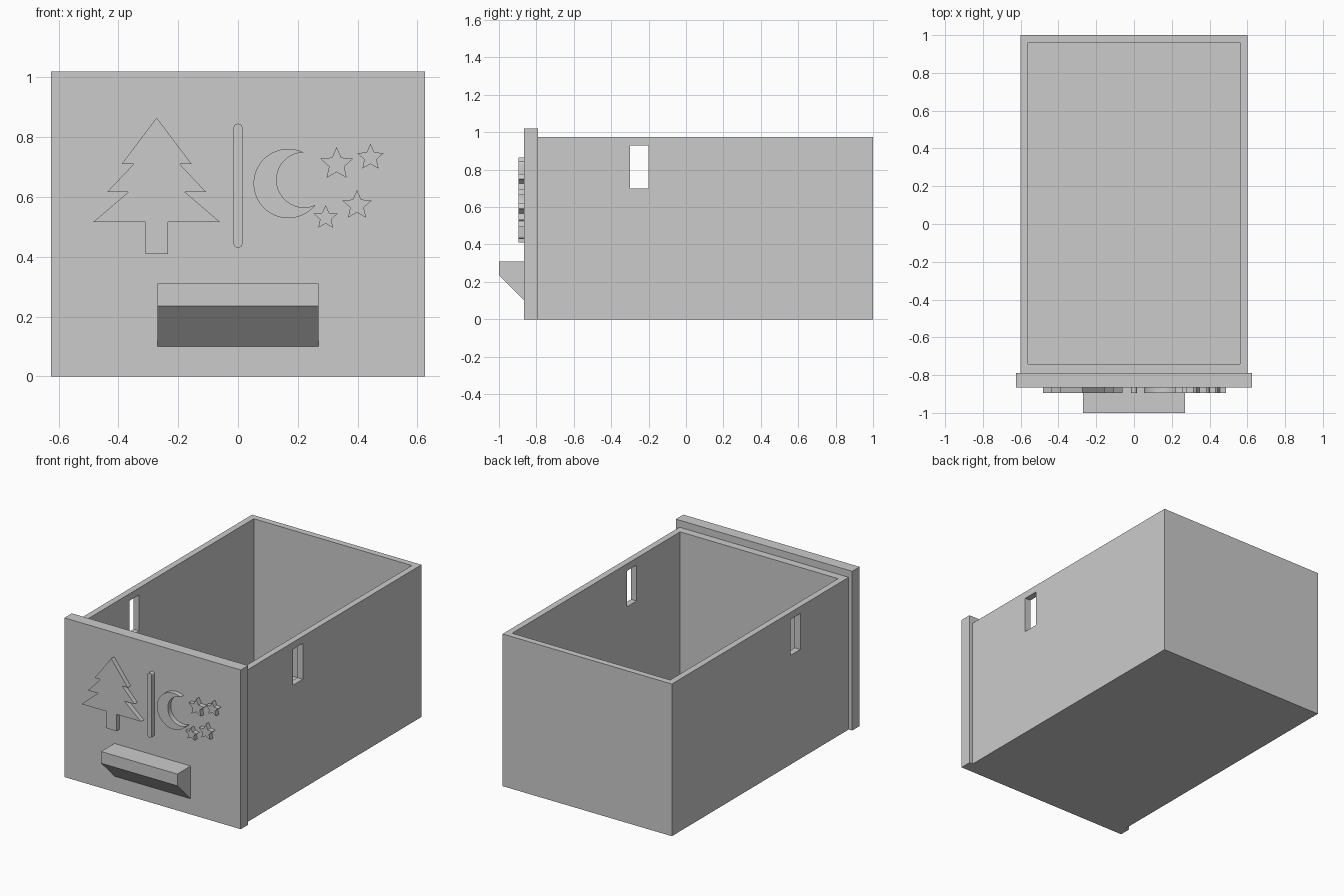
import bpy
import bmesh
from math import sin, cos, pi, atan2, hypot, acos
from mathutils import Vector

cube = bpy.data.objects.get("Cube")
if cube:
    bpy.data.objects.remove(cube, do_unlink=True)

grey = bpy.data.materials.new("plain grey")
grey.use_nodes = True
colour = (0.6, 0.6, 0.6, 1)
grey.diffuse_color = colour
grey.node_tree.nodes["Principled BSDF"].inputs["Base Color"].default_value = colour


def prism(name, outline, start, end, axis="y"):
    """Extrude a flat outline: (x, z) along y, or (y, z) along x."""
    bm = bmesh.new()

    def place(a, b, d):
        return (a, d, b) if axis == "y" else (d, a, b)

    face = bm.faces.new([bm.verts.new(place(a, b, start)) for a, b in outline])
    extruded = bmesh.ops.extrude_face_region(bm, geom=[face], use_keep_orig=True)
    shift = Vector(place(0, 0, end - start))
    verts = [g for g in extruded["geom"] if isinstance(g, bmesh.types.BMVert)]
    bmesh.ops.translate(bm, verts=verts, vec=shift)
    bmesh.ops.recalc_face_normals(bm, faces=bm.faces)
    mesh = bpy.data.meshes.new(name)
    bm.to_mesh(mesh)
    bm.free()
    mesh.materials.append(grey)
    ob = bpy.data.objects.new(name, mesh)
    bpy.context.collection.objects.link(ob)
    return ob


def box(name, x, y, z):
    corners = [(x[0], z[0]), (x[1], z[0]), (x[1], z[1]), (x[0], z[1])]
    return prism(name, corners, y[0], y[1])


def cut(target, cutter):
    mod = target.modifiers.new("cut", "BOOLEAN")
    mod.operation = "DIFFERENCE"
    mod.solver = "EXACT"
    mod.object = cutter
    bpy.context.view_layer.objects.active = target
    bpy.ops.object.modifier_apply(modifier=mod.name)
    bpy.data.objects.remove(cutter, do_unlink=True)


def arc(cx, cz, r, a0, a1, steps):
    angles = [a0 + (a1 - a0) * i / steps for i in range(steps + 1)]
    return [(cx + r * cos(a), cz + r * sin(a)) for a in angles]


# Open drawer box with a slot through both side walls
drawer = box("drawer_box", (-0.6, 0.6), (-0.79, 1), (0, 0.975))
cut(drawer, box("cavity_cutter", (-0.56, 0.56), (-0.74, 0.96), (0.04, 1.2)))
cut(drawer, box("slot_cutter", (-0.8, 0.8), (-0.3, -0.2), (0.7, 0.93)))

# Front panel
FRONT = -0.865
box("front_panel", (-0.625, 0.625), (FRONT, -0.79), (0, 1.02))

# Handle with a sloping underside
prism("handle", [(FRONT, 0.1), (FRONT, 0.31), (-1, 0.31), (-1, 0.235)],
      -0.27, 0.27, axis="x")


def relief(name, outline):
    return prism(name, outline, -0.895, FRONT)


# Fir tree, mirrored about its trunk
half = [(0.117, 0.71), (0.077, 0.71), (0.165, 0.617), (0.094, 0.617),
        (0.211, 0.517), (0.038, 0.517), (0.038, 0.41)]
tx = -0.272
relief("tree", [(tx, 0.865)] + [(tx + x, z) for x, z in half]
       + [(tx - x, z) for x, z in reversed(half)])

# Divider bar with round ends
divider = relief("divider_bar", arc(0, 0.83, 0.015, 0, pi, 12)
                 + arc(0, 0.445, 0.015, pi, 2 * pi, 12))

# Crescent between two intersecting circles
ox, oz, outer = 0.168, 0.645, 0.116
ix, iz, inner = 0.221, 0.657, 0.092
d = hypot(ix - ox, iz - oz)
tilt = atan2(iz - oz, ix - ox)
a = acos((outer**2 - inner**2 + d**2) / (2 * outer * d))
b = acos((outer**2 - inner**2 - d**2) / (2 * inner * d))
outside = arc(ox, oz, outer, tilt + a, tilt + 2 * pi - a, 48)
inside = arc(ix, iz, inner, tilt + 2 * pi - b, tilt + b, 40)
moon = relief("moon", outside + inside[1:-1])

# Four five-pointed stars
for i, (sx, sz, r) in enumerate([(0.33, 0.71, 0.057), (0.443, 0.732, 0.046),
                                 (0.293, 0.531, 0.042), (0.398, 0.572, 0.051)]):
    points = []
    for k in range(10):
        rad = r if k % 2 == 0 else r * 0.47
        points.append((sx + rad * sin(k * pi / 5), sz + rad * cos(k * pi / 5)))
    relief(f"star_{i + 1}", points)

# Smooth the curved rims while keeping edges crisp
for ob in (divider, moon):
    bpy.ops.object.select_all(action="DESELECT")
    ob.select_set(True)
    bpy.context.view_layer.objects.active = ob
    bpy.ops.object.shade_smooth_by_angle(angle=pi / 6)
